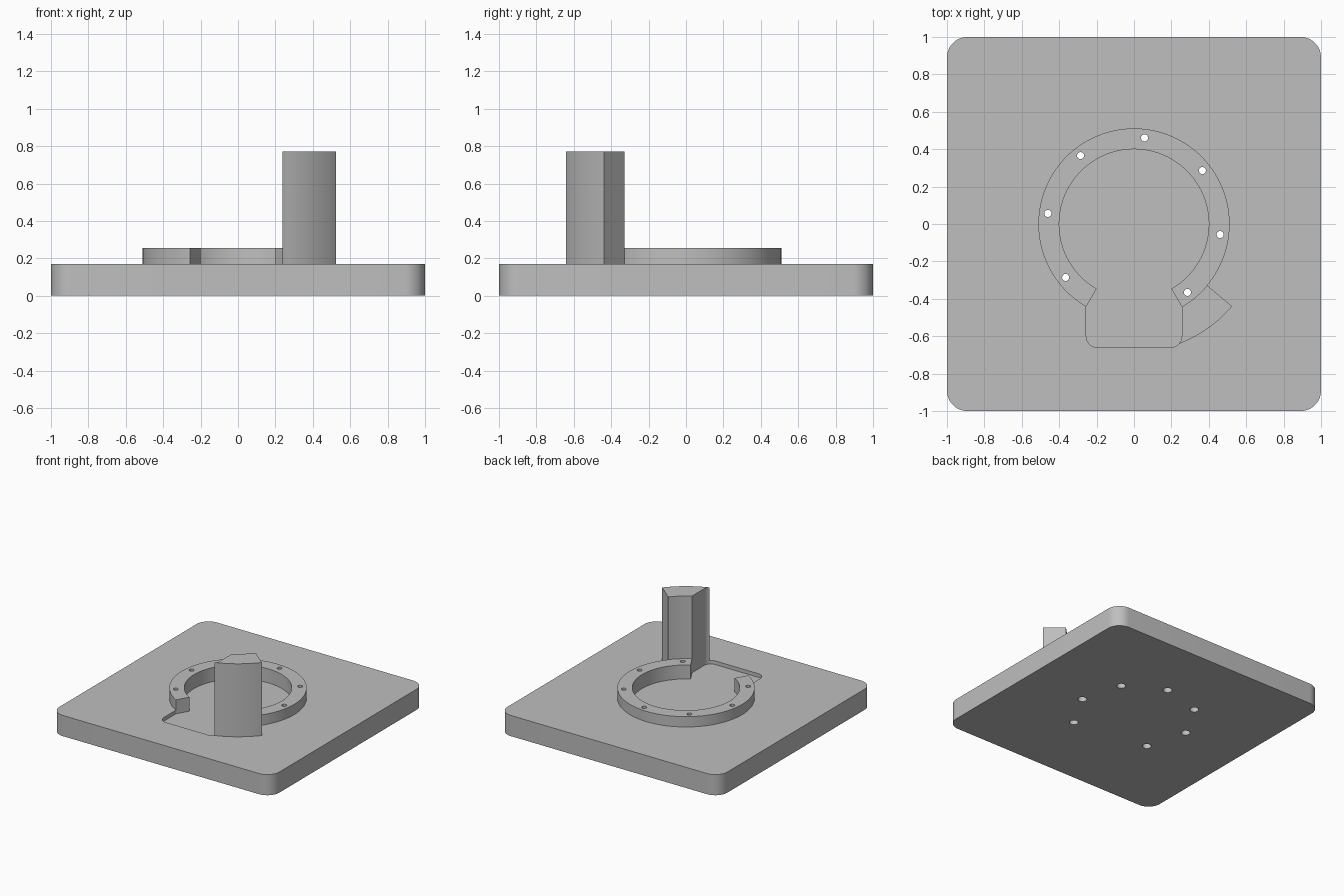
import bpy
import bmesh
from math import cos, sin, radians

cube = bpy.data.objects.get("Cube")
if cube:
    bpy.data.objects.remove(cube, do_unlink=True)

GREY = (0.52, 0.52, 0.52, 1)
grey = bpy.data.materials.new("plain grey")
grey.use_nodes = True
grey.diffuse_color = GREY
grey.node_tree.nodes["Principled BSDF"].inputs["Base Color"].default_value = GREY

FLOOR, DECK, RING_TOP, POST_TOP = 0.14, 0.17, 0.255, 0.77
R_IN, R_OUT, R_POST = 0.4, 0.511, 0.684
SLOT_X, SLOT_Y, SLOT_R = R_OUT / 2, -0.66, 0.06


def arc(r, a0, a1, n, cx=0, cy=0):
    """Points on an arc, angles in degrees."""
    angles = [radians(a0 + (a1 - a0) * i / n) for i in range(n + 1)]
    return [(cx + r * cos(a), cy + r * sin(a)) for a in angles]


def prism(name, outlines, z0, z1):
    """Extrude one or more closed outlines from z0 to z1."""
    bm = bmesh.new()
    for pts in outlines:
        face = bm.faces.new([bm.verts.new((x, y, z0)) for x, y in pts])
        top = bmesh.ops.extrude_face_region(bm, geom=[face])["geom"]
        for v in top:
            if isinstance(v, bmesh.types.BMVert):
                v.co.z = z1
    bmesh.ops.recalc_face_normals(bm, faces=bm.faces)
    mesh = bpy.data.meshes.new(name)
    bm.to_mesh(mesh)
    bm.free()
    mesh.materials.append(grey)
    obj = bpy.data.objects.new(name, mesh)
    bpy.context.collection.objects.link(obj)
    return obj


def activate(obj):
    bpy.ops.object.select_all(action="DESELECT")
    obj.select_set(True)
    bpy.context.view_layer.objects.active = obj


def cut(target, cutter):
    """Subtract the cutter, then discard it."""
    cutter.hide_render = True
    mod = target.modifiers.new("cut", "BOOLEAN")
    mod.operation, mod.solver, mod.object = "DIFFERENCE", "EXACT", cutter
    activate(target)
    bpy.ops.object.modifier_apply(modifier=mod.name)
    bpy.data.objects.remove(cutter, do_unlink=True)


def drill(target, r, z0, z1):
    """Seven screw holes, an eighth turn apart, skipping the slot."""
    centres = [(0.464 * cos(radians(a)), 0.464 * sin(radians(a)))
               for a in range(-52, 225, 45)]
    circles = [arc(r, 0, 345, 23, cx, cy) for cx, cy in centres]
    cut(target, prism("hole_cutter", circles, z0, z1))


# Base plate with rounded corners
corners = [(1, 1, 0), (-1, 1, 90), (-1, -1, 180), (1, -1, 270)]
outline = []
for sx, sy, a in corners:
    outline += arc(0.11, a, a + 90, 12, sx * 0.89, sy * 0.89)
base = prism("base_plate", [outline], 0, DECK)

# Shallow keyhole recess: round well plus a slot toward the front
corner_x, corner_y = SLOT_X - SLOT_R, SLOT_Y + SLOT_R
recess = arc(R_IN, -60, 240, 100)
recess += [(-SLOT_X, R_OUT * sin(radians(240)))]
recess += arc(SLOT_R, 180, 270, 8, -corner_x, corner_y)
recess += arc(SLOT_R, 270, 360, 8, corner_x, corner_y)
recess += [(SLOT_X, R_OUT * sin(radians(-60)))]
cut(base, prism("recess_cutter", [recess], FLOOR, DECK + 0.1))

# Open mounting ring
ring = prism("mounting_ring",
             [arc(R_OUT, -60, 240, 120) + arc(R_IN, 240, -60, 100)],
             DECK, RING_TOP)

# Screw holes through ring and base, widened from below
drill(base, 0.019, -0.1, DECK + 0.1)
drill(base, 0.034, -0.1, 0.09)
drill(ring, 0.019, DECK - 0.1, RING_TOP + 0.1)

# Tall post between the ring and the slot
post_outline = arc(R_OUT, -60, -40, 8)
post_outline += arc(R_POST, -40, -69.3, 16)
post_outline += arc(SLOT_R, 315, 360, 4, corner_x, corner_y)
post = prism("corner_post", [post_outline], DECK, POST_TOP)

for part in (base, ring, post):
    activate(part)
    bpy.ops.object.shade_smooth_by_angle(angle=radians(25))
